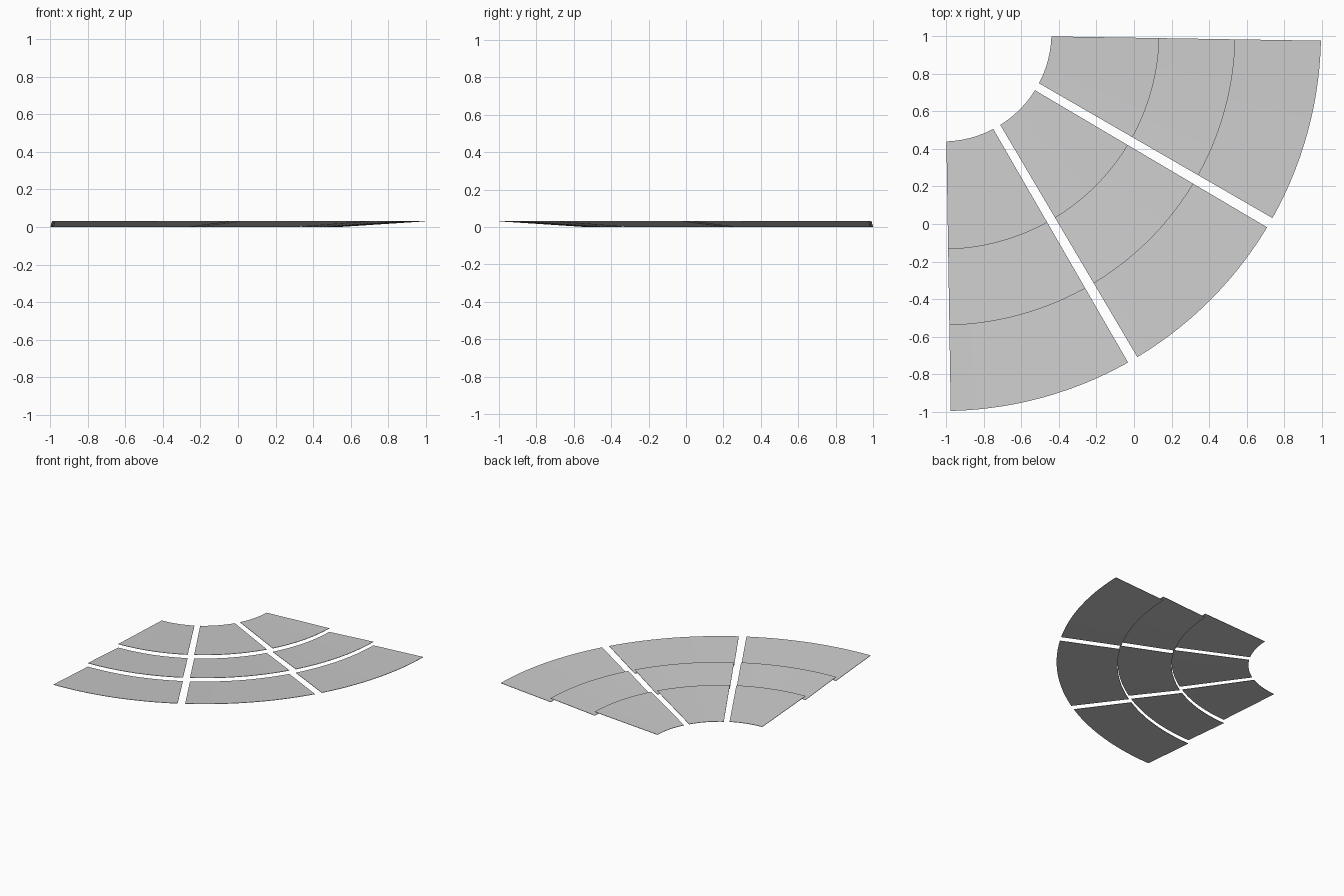
import bpy, bmesh
from math import radians, asin, sin, cos

if "Cube" in bpy.data.objects:
    bpy.data.objects.remove(bpy.data.objects["Cube"])

CX, CY = -1.02, 1.02            # common centre of all arcs
RINGS = [0.58, 1.155, 1.56, 2.017]
Z_LOW, Z_HIGH, THICK = 0.0, 0.033, 0.003
SEG = 14


def offset(g, r):
    """Edge set-back at radius r, for a gap widening from g[0] to g[1]."""
    t = (r - RINGS[0]) / (RINGS[-1] - RINGS[0])
    return g[0] + (g[1] - g[0]) * t


def slat(name, a0, a1, g0, g1, r0, r1):
    """Thin curved slat, rising from its inner arc to its outer arc."""
    bm = bmesh.new()
    rows = []
    for r, z in ((r0, Z_LOW), (r1, Z_HIGH - THICK)):
        s = radians(a0) + asin(offset(g0, r) / r)
        e = radians(a1) - asin(offset(g1, r) / r)
        for dz in (0, THICK):
            rows.append([bm.verts.new((CX + r * cos(s + (e - s) * i / SEG),
                                       CY - r * sin(s + (e - s) * i / SEG),
                                       z + dz)) for i in range(SEG + 1)])
    loop = [rows[0], rows[1], rows[3], rows[2]]
    for k in range(4):
        p, q = loop[k], loop[(k + 1) % 4]
        for i in range(SEG):
            bm.faces.new((p[i], p[i + 1], q[i + 1], q[i]))
    for i in (0, SEG):
        bm.faces.new([row[i] for row in loop])
    bmesh.ops.recalc_face_normals(bm, faces=bm.faces)
    me = bpy.data.meshes.new(name)
    bm.to_mesh(me)
    bm.free()
    ob = bpy.data.objects.new(name, me)
    bpy.context.collection.objects.link(ob)


# three sectors: start angle, end angle, edge set-backs
side, inner, mid = (0.02, 0.043), (0.023, 0.023), (0.02, 0.034)
SECTORS = [("right", 0, 30, side, inner),
           ("middle", 30, 60, mid, mid),
           ("left", 60, 90, inner, side)]

# three louvred rows in each sector
for label, a0, a1, g0, g1 in SECTORS:
    for k, row in enumerate(("inner", "centre", "outer")):
        slat(f"{label}_{row}_slat", a0, a1, g0, g1, RINGS[k], RINGS[k + 1])
